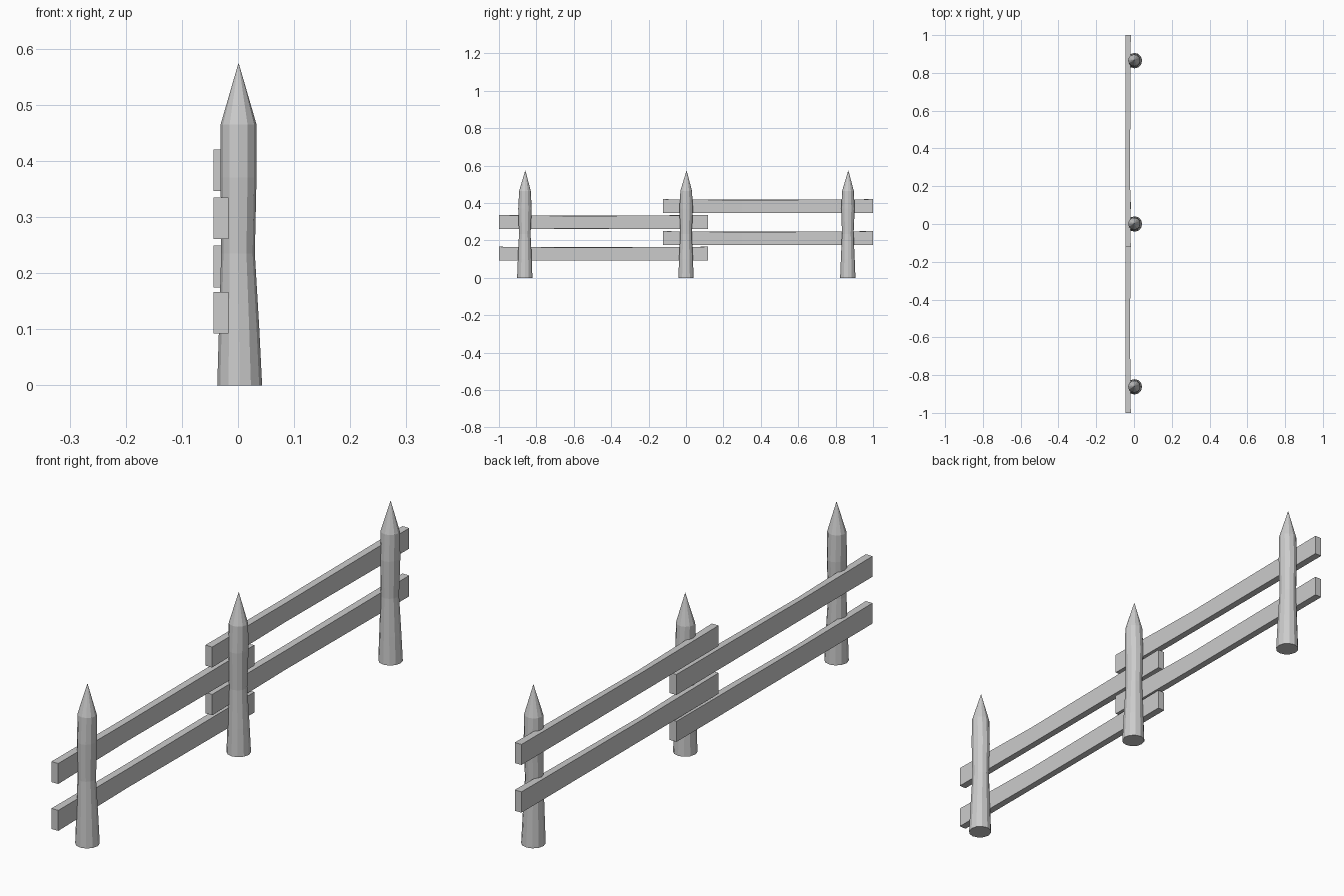
import bpy, bmesh
from math import cos, sin, tau

if "Cube" in bpy.data.objects:
    bpy.data.objects.remove(bpy.data.objects["Cube"])

SIDES = 12


def finish(bm, name):
    bmesh.ops.recalc_face_normals(bm, faces=bm.faces)
    mesh = bpy.data.meshes.new(name)
    bm.to_mesh(mesh)
    bm.free()
    obj = bpy.data.objects.new(name, mesh)
    bpy.context.collection.objects.link(obj)
    return obj


def loft(bm, rings):
    for a, b in zip(rings, rings[1:]):
        n = len(a)
        for i in range(n):
            j = (i + 1) % n
            bm.faces.new((a[i], a[j], b[j], b[i]))


def post(name, y):
    # rings: height, x centre, y centre, x radius, y radius
    profile = [(0.0, 0.002, 0.0, 0.040, 0.041),
               (0.10, 0.001, 0.0, 0.036, 0.037),
               (0.235, -0.001, 0.0, 0.030, 0.031),
               (0.37, 0.0, 0.001, 0.032, 0.036),
               (0.465, 0.0, 0.001, 0.032, 0.031)]
    bm = bmesh.new()
    rings = [[bm.verts.new((cx + rx * cos(tau * i / SIDES),
                            y + cy + ry * sin(tau * i / SIDES), z))
              for i in range(SIDES)] for z, cx, cy, rx, ry in profile]
    loft(bm, rings)
    bm.faces.new(rings[0])
    # sharpened point
    tip = bm.verts.new((0, y + 0.003, 0.575))
    for i in range(SIDES):
        bm.faces.new((rings[-1][i], rings[-1][(i + 1) % SIDES], tip))
    finish(bm, name)


def rail(name, y0, y1, y_mid, z0, z1):
    # hewn plank, slightly thinner at one intermediate section
    bm = bmesh.new()
    rings = []
    for y, dip, x in ((y0, 0, -0.018), (y_mid, 0.005, -0.022), (y1, 0, -0.018)):
        rings.append([bm.verts.new(p) for p in (
            (-0.045, y, z0), (x, y, z0 + dip * 0.3),
            (x, y, z1 - dip), (-0.045, y, z1 - dip * 0.5))])
    loft(bm, rings)
    bm.faces.new(rings[0])
    bm.faces.new(rings[-1])
    finish(bm, name)


# Three pointed posts
for label, y in (("front", -0.862), ("middle", 0.0), ("back", 0.865)):
    post(label + "_post", y)

# Two pairs of staggered rails
rail("front_lower_rail", -1.0, 0.117, -0.6, 0.092, 0.166)
rail("front_upper_rail", -1.0, 0.117, -0.6, 0.261, 0.335)
rail("back_lower_rail", -0.123, 1.0, 0.3, 0.174, 0.249)
rail("back_upper_rail", -0.123, 1.0, 0.3, 0.346, 0.420)

# Centre the fence on x
for obj in bpy.context.collection.objects:
    obj.location.x = 0.001
